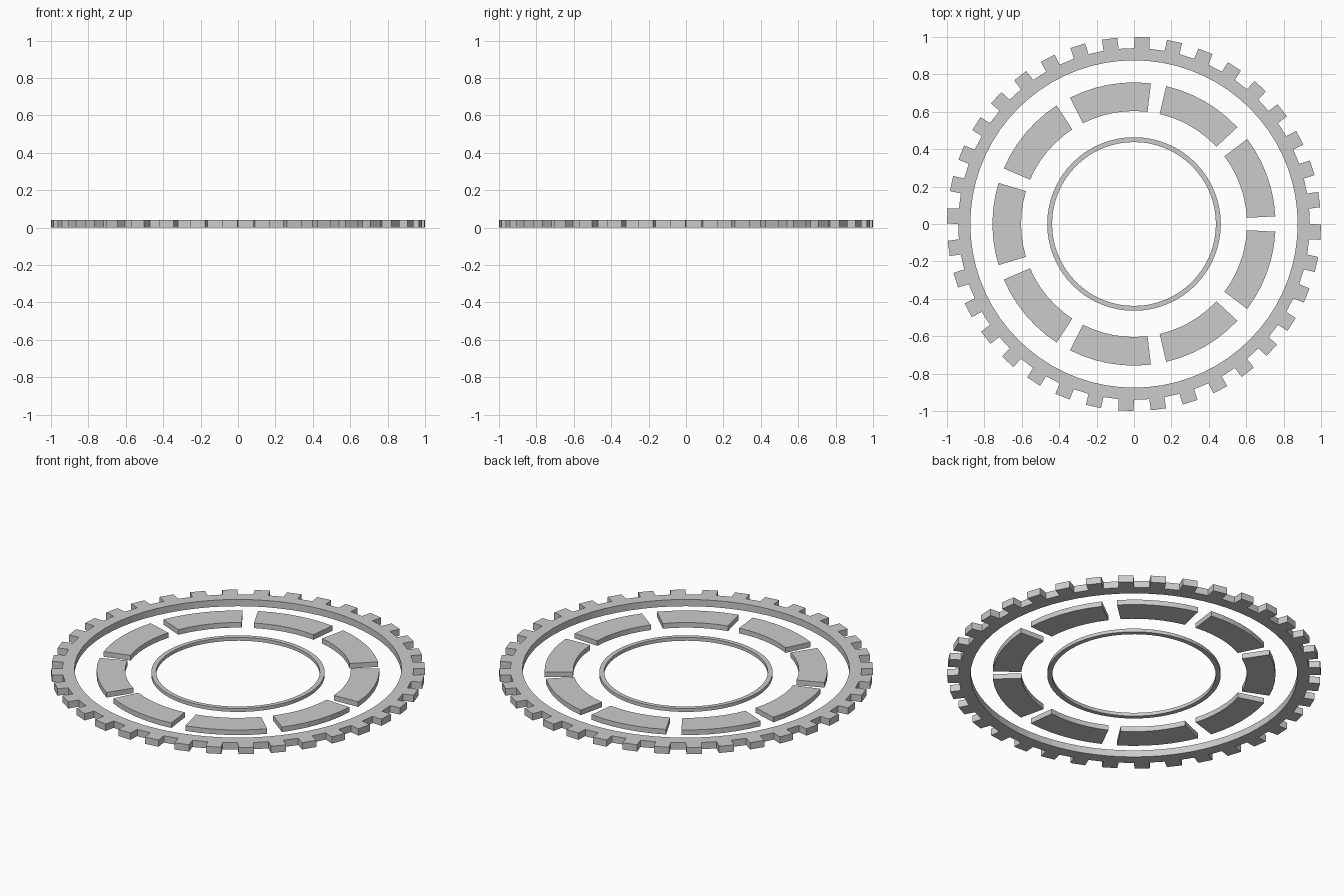
import bpy, bmesh
from math import radians, sin, cos, pi

if "Cube" in bpy.data.objects:
    bpy.data.objects.remove(bpy.data.objects["Cube"])


def polar(r, a, z):
    return (r * cos(a), r * sin(a), z)


def arc_band(bm, r_in, r_out, height, start, end, steps, closed=False):
    """Solid band of rectangular section swept around z; returns outer faces."""
    count = steps if closed else steps + 1
    rows = []
    for i in range(count):
        a = start + (end - start) * i / steps
        rows.append([bm.verts.new(polar(r, a, z)) for r, z in
                     ((r_in, 0), (r_out, 0), (r_out, height), (r_in, height))])
    outer = []
    for i in range(steps):
        p, q = rows[i], rows[(i + 1) % count]
        for k in range(4):
            n = (k + 1) % 4
            f = bm.faces.new((p[k], q[k], q[n], p[n]))
            if k == 1:
                outer.append(f)
    if not closed:
        bm.faces.new(rows[0])
        bm.faces.new(rows[-1][::-1])
    bmesh.ops.recalc_face_normals(bm, faces=bm.faces)
    return outer


def finish(bm, name):
    mesh = bpy.data.meshes.new(name)
    bm.to_mesh(mesh)
    bm.free()
    obj = bpy.data.objects.new(name, mesh)
    bpy.context.collection.objects.link(obj)
    return obj


# Outer toothed ring: every second rim face is pulled out into a tooth
TEETH = 36
bm = bmesh.new()
rim = arc_band(bm, 0.875, 0.94, 0.04, 0, 2 * pi, TEETH * 2, closed=True)
tips = bmesh.ops.extrude_discrete_faces(bm, faces=rim[1::2])["faces"]
for f in tips:
    f.normal_update()
    push = f.calc_center_median()
    push.z = 0
    push.normalize()
    bmesh.ops.translate(bm, verts=f.verts[:], vec=push * 0.06)
bmesh.ops.recalc_face_normals(bm, faces=bm.faces)
finish(bm, "toothed_ring")

# Nine curved plates, one centred on the -x side
HALF = radians(16.875)
for i in range(9):
    mid = pi + i * 2 * pi / 9
    bm = bmesh.new()
    arc_band(bm, 0.604, 0.757, 0.03, mid - HALF, mid + HALF, 6)
    finish(bm, f"curved_plate_{i + 1}")

# Thin inner ring
bm = bmesh.new()
arc_band(bm, 0.438, 0.464, 0.02, 0, 2 * pi, 64, closed=True)
ring = finish(bm, "inner_ring")
